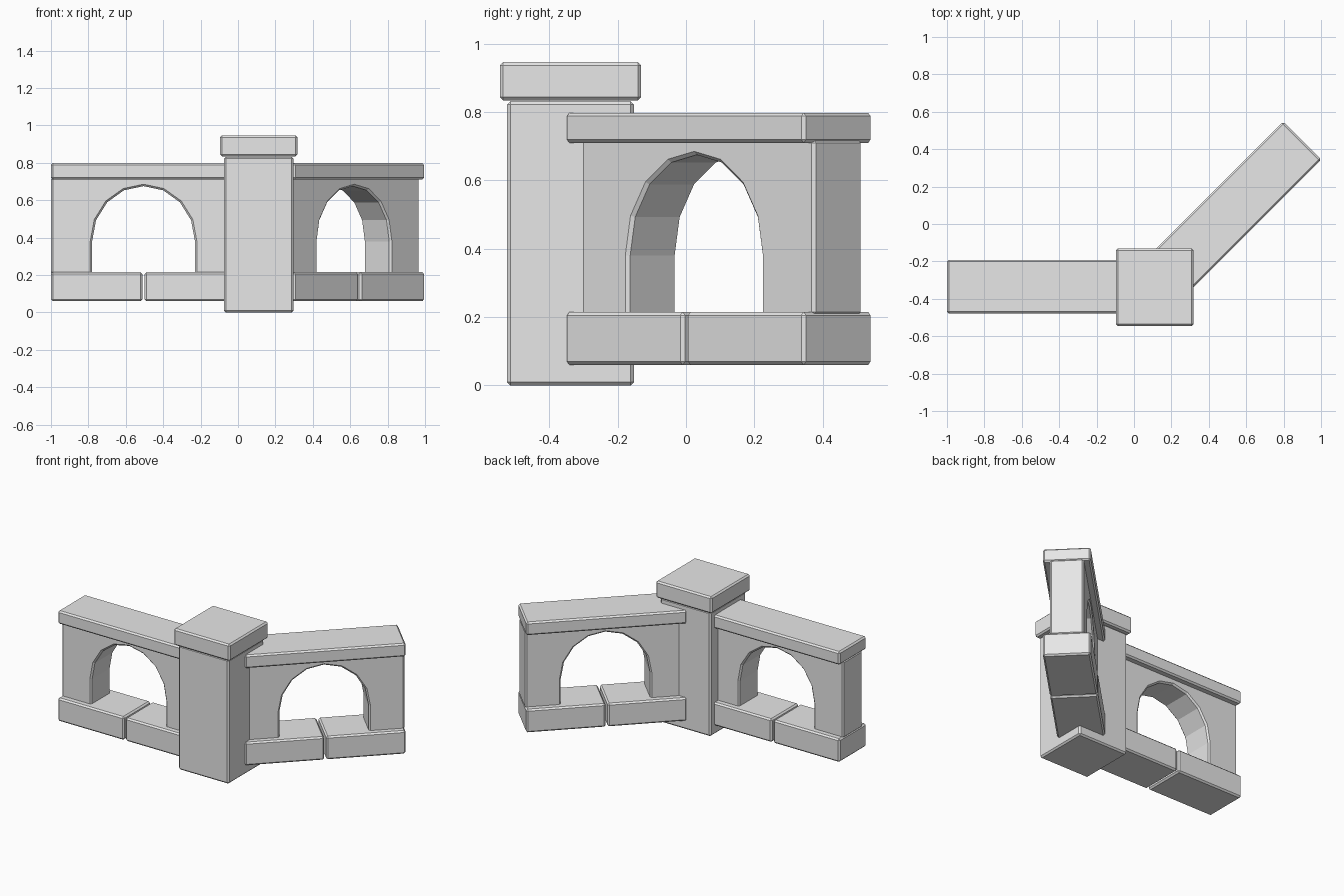
import bpy
import bmesh
import math
from mathutils import Matrix, Vector

cube = bpy.data.objects.get("Cube")
if cube:
    bpy.data.objects.remove(cube, do_unlink=True)

stone = bpy.data.materials.new("grey stone")
stone.use_nodes = True
GREY = (0.8, 0.8, 0.8, 1.0)
stone.diffuse_color = GREY
stone.node_tree.nodes["Principled BSDF"].inputs["Base Color"].default_value = GREY

LENGTH, DEPTH, WALL_DEPTH = 0.99, 0.287, 0.204
GAP = 0.012
CHAMFER = 0.01


def finish(name, bm, place):
    """Turn a bmesh into a placed stone object with chamfered edges."""
    bmesh.ops.recalc_face_normals(bm, faces=bm.faces)
    mesh = bpy.data.meshes.new(name)
    bm.to_mesh(mesh)
    bm.free()
    mesh.materials.append(stone)
    obj = bpy.data.objects.new(name, mesh)
    bpy.context.collection.objects.link(obj)
    obj.matrix_world = place
    bevel = obj.modifiers.new("chamfer", "BEVEL")
    bevel.width = CHAMFER
    bevel.segments = 1
    bevel.limit_method = "ANGLE"
    bevel.angle_limit = math.radians(40)
    return obj


def block(name, x0, x1, depth, z0, z1, place):
    bm = bmesh.new()
    bmesh.ops.create_cube(bm, size=1)
    bmesh.ops.scale(bm, vec=(x1 - x0, depth, z1 - z0), verts=bm.verts)
    bmesh.ops.translate(bm, vec=((x0 + x1) / 2, 0, (z0 + z1) / 2), verts=bm.verts)
    return finish(name, bm, place)


def arch_wall(name, place):
    """Wall with an open arch: one outline pushed through the wall depth."""
    half, low, high = LENGTH / 2, 0.205, 0.72
    radius, rise, spring = 0.275, 0.295, 0.38
    outline = [(-half, low), (-half, high), (half, high), (half, low), (radius, low)]
    for i in range(9):
        a = math.pi * i / 8
        outline.append((radius * math.cos(a), spring + rise * math.sin(a)))
    outline.append((-radius, low))
    bm = bmesh.new()
    face = bm.faces.new([bm.verts.new((x, -WALL_DEPTH / 2, z)) for x, z in outline])
    extruded = bmesh.ops.extrude_face_region(bm, geom=[face], use_keep_orig=True)
    moved = [v for v in extruded["geom"] if isinstance(v, bmesh.types.BMVert)]
    bmesh.ops.translate(bm, vec=(0, WALL_DEPTH, 0), verts=moved)
    return finish(name, bm, place)


def wing(side, centre, angle):
    """Straight run of fence: two base blocks, arched wall and top rail."""
    place = Matrix.Translation(Vector(centre)) @ Matrix.Rotation(angle, 4, "Z")
    half = LENGTH / 2
    block(side + "_base_block_a", -half, -GAP / 2, DEPTH, 0.06, 0.215, place)
    block(side + "_base_block_b", GAP / 2, half, DEPTH, 0.06, 0.215, place)
    arch_wall(side + "_arch_wall", place)
    block(side + "_top_rail", -half, half, DEPTH, 0.71, 0.798, place)


# Two wings meeting at the corner
wing("right", (-0.505, -0.335, 0), 0)
wing("left", (0.549, 0.096, 0), math.radians(45))

# Corner pillar and its cap
corner = Matrix.Translation((0.111, -0.338, 0))
block("corner_pillar", -0.186, 0.186, 0.372, 0.0, 0.832, corner)
block("pillar_cap", -0.207, 0.207, 0.414, 0.834, 0.946, corner)
